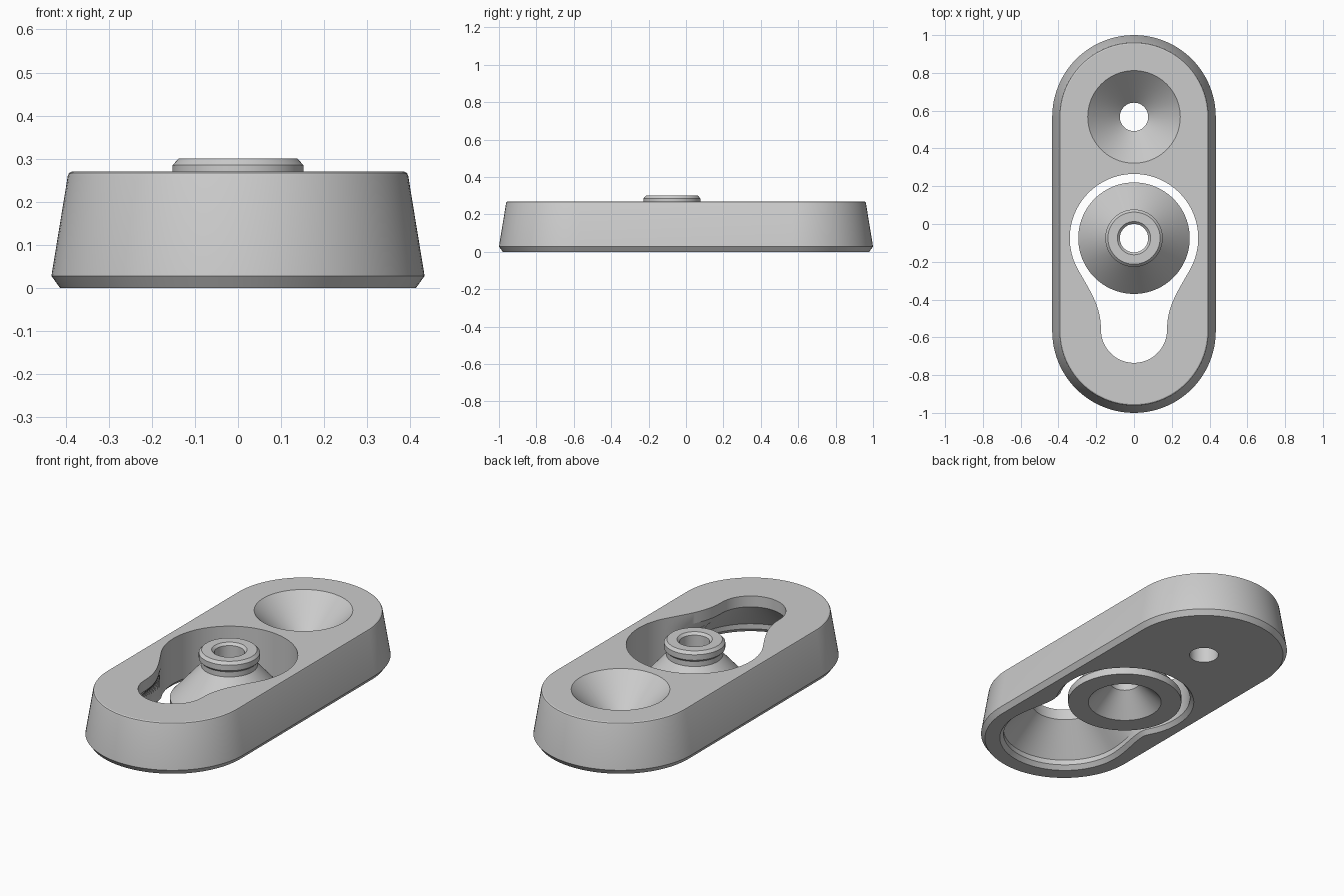
import bpy, bmesh, math
from math import sin, cos, pi, radians

if "Cube" in bpy.data.objects:
    bpy.data.objects.remove(bpy.data.objects["Cube"])

grey = bpy.data.materials.new("light grey")
grey.diffuse_color = (0.6, 0.6, 0.6, 1)
grey.use_nodes = True
grey.node_tree.nodes["Principled BSDF"].inputs["Base Color"].default_value = grey.diffuse_color


def loft(name, loops, closed=False):
    """Skin stacked loops; cap the ends, or join last to first if closed."""
    bm = bmesh.new()
    rings = [[bm.verts.new(p) for p in loop] for loop in loops]
    n = len(rings[0])
    pairs = list(zip(rings, rings[1:]))
    if closed:
        pairs.append((rings[-1], rings[0]))
    else:
        bm.faces.new(rings[0])
        bm.faces.new(rings[-1])
    for a, b in pairs:
        for i in range(n):
            j = (i + 1) % n
            bm.faces.new((a[i], a[j], b[j], b[i]))
    bmesh.ops.recalc_face_normals(bm, faces=bm.faces)
    mesh = bpy.data.meshes.new(name)
    bm.to_mesh(mesh)
    bm.free()
    ob = bpy.data.objects.new(name, mesh)
    bpy.context.collection.objects.link(ob)
    mesh.materials.append(grey)
    return ob


def circle(z, r, yc, n=96):
    return [(r * cos(2 * pi * i / n), yc + r * sin(2 * pi * i / n), z) for i in range(n)]


def stadium(z, r, yc=0.567, n=48):
    half = [(r * cos(pi * i / n), yc + r * sin(pi * i / n)) for i in range(n + 1)]
    return [(x, y, z) for x, y in half] + [(-x, -y, z) for x, y in half]


def keyhole(z, rc, rs, yc=-0.075, ys=-0.56, n=32):
    """Large circle blended into a narrower slot, mirrored in x."""
    side = []
    for i in range(n + 1):
        a = radians(90 - 120 * i / n)
        side.append((rc * cos(a), yc + rc * sin(a)))
    # blend curve
    x0, y0 = side[-1]
    reach = 0.14 if rs < 0.25 else 0.06
    ctrl = [(x0, y0), (x0 - 0.5 * reach, y0 - 0.866 * reach), (rs, ys + 0.12), (rs, ys)]
    for i in range(1, 17):
        t = i / 16
        w = ((1 - t) ** 3, 3 * t * (1 - t) ** 2, 3 * t * t * (1 - t), t ** 3)
        side.append(tuple(sum(k * p[c] for k, p in zip(w, ctrl)) for c in (0, 1)))
    # slot end
    for i in range(1, 25):
        a = -pi / 2 * i / 24
        side.append((rs * cos(a), ys + rs * sin(a)))
    mirror = [(-x, y) for x, y in side[-2:0:-1]]
    return [(x, y, z) for x, y in side + mirror]


def smooth(ob):
    bpy.ops.object.select_all(action='DESELECT')
    ob.select_set(True)
    bpy.context.view_layer.objects.active = ob
    bpy.ops.object.shade_smooth_by_angle(angle=radians(25))


# Tapered plate with a chamfered foot and softened top edge
plate = loft("plate", [stadium(z, r) for z, r in (
    (0, 0.413), (0.028, 0.433), (0.26, 0.395), (0.267, 0.392), (0.27, 0.386))])

# Openings: keyhole with undercut slot, and countersunk screw hole
key_cut = loft("keyhole_cutter", [keyhole(*k) for k in (
    (-0.022, 0.38, 0.36), (0.022, 0.34, 0.32), (0.05, 0.34, 0.32),
    (0.21, 0.34, 0.175), (0.35, 0.34, 0.175))])
sink_cut = loft("countersink_cutter", [circle(z, r, 0.567) for z, r in (
    (-0.05, 0.075), (0.1, 0.075), (0.32, 0.295))])
for cutter in (key_cut, sink_cut):
    mod = plate.modifiers.new("cut", 'BOOLEAN')
    mod.operation = 'DIFFERENCE'
    mod.solver = 'EXACT'
    mod.object = cutter
    bpy.context.view_layer.objects.active = plate
    bpy.ops.object.modifier_apply(modifier=mod.name)
    bpy.data.objects.remove(cutter)
smooth(plate)

# Conical stud: outer cone, neck and lip, then bore and flared cavity
stud = loft("stud", [circle(z, r, -0.075) for z, r in (
    (0, 0.295), (0.04, 0.295), (0.215, 0.14), (0.243, 0.14), (0.255, 0.152),
    (0.285, 0.152), (0.3, 0.138), (0.3, 0.088), (0.287, 0.075),
    (0.115, 0.075), (0, 0.19))], closed=True)
smooth(stud)
